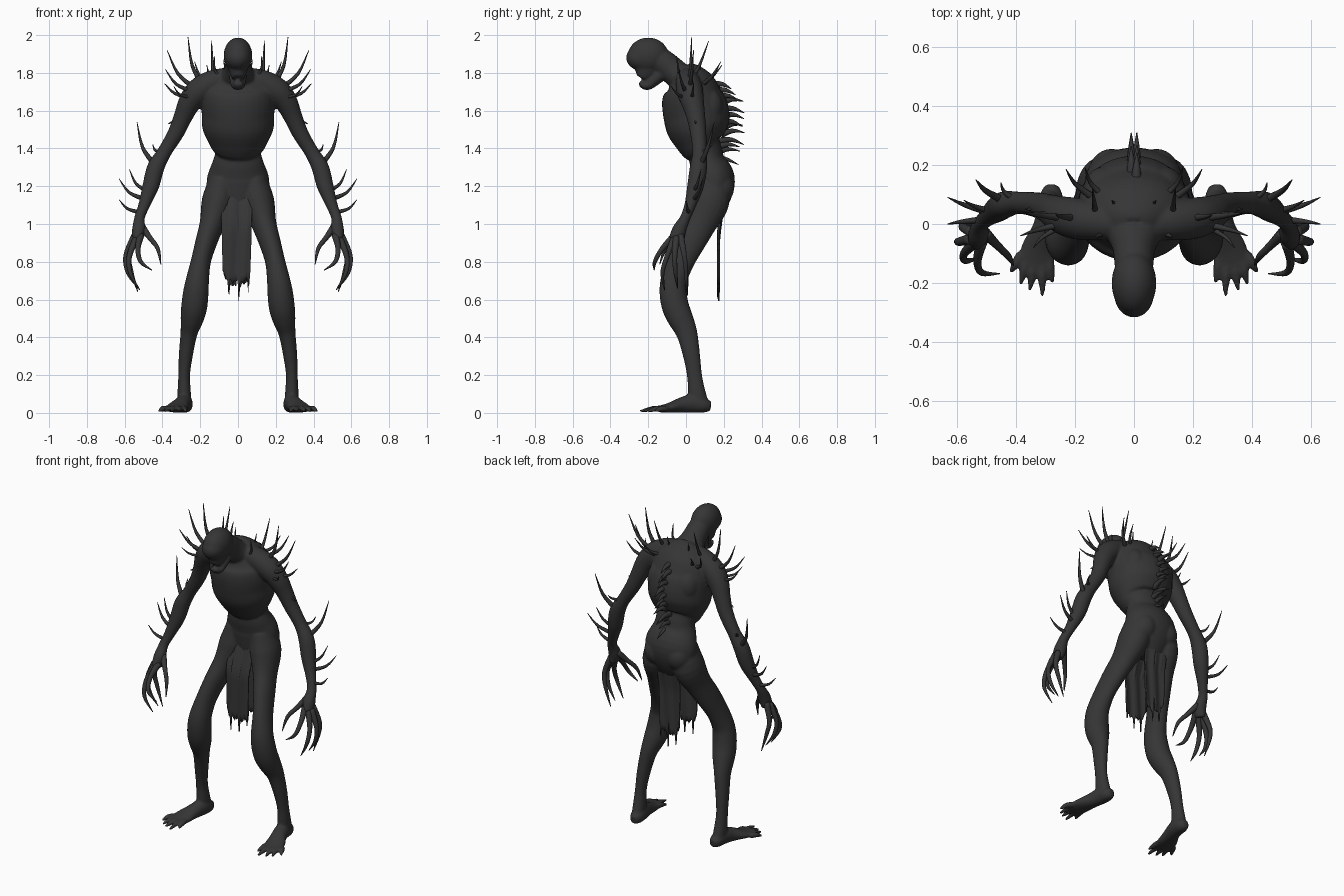
import bpy, bmesh, math, random
from mathutils import Vector, Matrix

random.seed(4)
skin = bpy.data.materials.new("charcoal_skin")
skin.diffuse_color = (0.036, 0.036, 0.036, 1)


def spline(pts, sub):
    """Smooth curve through control rows of (x, y, z, ra, rb)."""
    p = [pts[0]] + list(pts) + [pts[-1]]
    out = []
    for i in range(1, len(p) - 2):
        a, b, c, d = p[i - 1:i + 3]
        for k in range(sub):
            t = k / sub
            out.append([0.5 * (2 * B + (C - A) * t + (2 * A - 5 * B + 4 * C - D) * t * t
                        + (3 * B - A - 3 * C + D) * t ** 3) for A, B, C, D in zip(a, b, c, d)])
    return out + [list(pts[-1])]


def tube(bm, pts, ref=None, sides=20, sub=4, mirror=1):
    """Loft of elliptical rings; ra lies along the ref axis."""
    rows = spline([(mirror * p[0], p[1], p[2], p[3], p[4] if len(p) > 4 else p[3]) for p in pts], sub)
    c = [Vector(r[:3]) for r in rows]
    if ref is None:
        d = c[-1] - c[0]
        ref = [0, 0, 0]
        ref[min(range(3), key=lambda i: abs(d[i]))] = 1
    ref = Vector(ref)
    rings = []
    for i, r in enumerate(rows):
        t = (c[min(i + 1, len(c) - 1)] - c[max(i - 1, 0)]).normalized()
        u = (ref - t * ref.dot(t)).normalized()
        v = t.cross(u)
        rings.append([bm.verts.new(c[i] + u * (max(r[3], .001) * math.cos(a)) + v * (max(r[4], .001) * math.sin(a)))
                      for a in (math.tau * k / sides for k in range(sides))])
    for A, B in zip(rings, rings[1:]):
        for k in range(sides):
            n = (k + 1) % sides
            bm.faces.new((A[k], A[n], B[n], B[k]))
    bm.faces.new(rings[0][::-1])
    bm.faces.new(rings[-1])


def ball(bm, loc, size):
    bmesh.ops.create_uvsphere(bm, u_segments=24, v_segments=16, radius=1,
                              matrix=Matrix.Translation(loc) @ Matrix.Diagonal((*size, 1)))


def finish(bm, name):
    me = bpy.data.meshes.new(name)
    for f in bm.faces:
        f.smooth = True
    bm.to_mesh(me)
    bm.free()
    me.materials.append(skin)
    ob = bpy.data.objects.new(name, me)
    bpy.context.collection.objects.link(ob)
    return ob


X, Y = (1, 0, 0), (0, 1, 0)
bm = bmesh.new()
# torso: pelvis, narrow waist, rib cage, hunched shoulders
tube(bm, [(0, .115, 1.04, .08, .06), (0, .14, 1.15, .155, .10), (0, .145, 1.24, .165, .113),
          (0, .115, 1.32, .138, .097), (0, .105, 1.38, .122, .088), (0, .08, 1.42, .15, .12),
          (0, .062, 1.50, .187, .163), (0, .055, 1.58, .192, .175), (0, .035, 1.66, .195, .165),
          (0, .025, 1.73, .18, .135), (0, 0, 1.79, .12, .09), (0, -.02, 1.82, .06, .05)], X, 32)
# neck, skull, face and open jaw
tube(bm, [(0, .07, 1.71, .13, .09), (0, -.02, 1.77, .10, .075), (0, -.08, 1.82, .073, .072),
          (0, -.13, 1.86, .067, .07), (0, -.18, 1.89, .06, .06)], X)
ball(bm, (0, -.20, 1.892), (.076, .108, .095))
ball(bm, (0, -.235, 1.88), (.068, .082, .068))
tube(bm, [(0, -.21, 1.87, .066, .09), (0, -.21, 1.83, .054, .08), (0, -.22, 1.80, .044, .058),
          (0, -.235, 1.772, .032, .03)], X)
tube(bm, [(0, -.13, 1.80, .05, .04), (0, -.165, 1.765, .045, .034), (0, -.20, 1.735, .038, .026),
          (0, -.225, 1.735, .034, .02), (0, -.246, 1.75, .024, .012)], X)
for s in (1, -1):
    ball(bm, (s * .10, .12, 1.62), (.07, .075, .10))      # shoulder blade
    ball(bm, (s * .075, .17, 1.19), (.08, .085, .09))     # buttock
    # arm down to the palm
    tube(bm, [(.04, .0, 1.775, .055), (.13, .01, 1.75, .066), (.205, .02, 1.705, .07), (.255, .035, 1.645, .061),
              (.29, .052, 1.57, .05), (.33, .065, 1.48, .043), (.39, .072, 1.38, .038),
              (.435, .066, 1.30, .046), (.462, .05, 1.20, .044), (.497, .022, 1.10, .031),
              (.522, -.005, 1.03, .028), (.525, -.035, .97, .038, .036), (.535, -.05, .915, .042, .028)],
         Y, mirror=s)
    # leg
    tube(bm, [(.08, .13, 1.24, .07, .085), (.105, .125, 1.12, .087, .105), (.138, .075, 1.0, .066, .085),
              (.17, .02, .9, .057, .08), (.197, -.03, .8, .053, .073), (.215, -.065, .7, .062, .07),
              (.224, -.068, .63, .068, .072), (.232, -.055, .56, .069, .072), (.243, -.03, .5, .062, .068),
              (.26, .005, .42, .045, .056), (.277, .03, .3, .037, .045), (.285, .045, .2, .031, .04),
              (.285, .055, .12, .035, .046), (.283, .068, .04, .038, .055)], X, mirror=s)
    # foot and splayed toes
    tube(bm, [(.278, .132, .035, .022, .025), (.28, .095, .04, .04, .04), (.285, .04, .05, .044, .05),
              (.30, -.02, .042, .046, .042), (.322, -.085, .028, .06, .027), (.333, -.14, .02, .06, .018)],
         X, mirror=s)
    for i, (tx, ty) in enumerate([(.275, -.20), (.31, -.245), (.352, -.225), (.385, -.205), (.418, -.165)]):
        bx = .29 + i * .023
        tube(bm, [(bx, -.10, .022, .016), ((bx + tx) / 2, (ty - .10) / 2, .022, .016),
                  (tx, ty, .009, .007)], X, 10, mirror=s)
for v in bm.verts:
    v.co.z = max(v.co.z, .002)
body = finish(bm, "body")
rm = body.modifiers.new("fuse", 'REMESH')
rm.mode, rm.voxel_size, rm.use_smooth_shade = 'VOXEL', .007, True
sm = body.modifiers.new("soften", 'SMOOTH')
sm.factor, sm.iterations = .5, 6

# long clawed fingers
bm = bmesh.new()
FINGERS = [[(.505, -.03, .98), (.465, -.07, .925), (.425, -.11, .87), (.408, -.14, .785)],
           [(.515, -.06, .94), (.53, -.125, .87), (.515, -.165, .80), (.455, -.168, .755)],
           [(.535, -.06, .93), (.575, -.10, .83), (.57, -.125, .74), (.52, -.113, .65)],
           [(.55, -.05, .93), (.594, -.06, .83), (.582, -.055, .74), (.53, -.045, .66)],
           [(.545, -.03, .94), (.58, -.01, .84), (.565, .0, .75), (.53, .0, .64)]]
for s in (1, -1):
    for f in FINGERS:
        tube(bm, [(*p, r) for p, r in zip(f, (.020, .014, .011, .002))], None, 10, mirror=s)
finish(bm, "fingers")


def thorn(bm, base, tip, r, s=1, sag=.1):
    """Tapered horn that leaves outward and curls up."""
    a, b = Vector(base), Vector(tip)
    m = (a + b) / 2 + Vector((.015 * (b.x > a.x + .03), 0, -sag * (b - a).length))
    tube(bm, [(*a, r), (*m, r * .62), (*b, .0015)], None, 8, mirror=s)


# thorns on shoulders, upper arms and forearms
bm = bmesh.new()
THORNS = [((.19, .02, 1.74), (.265, .03, 1.99), .014), ((.13, .03, 1.77), (.14, .12, 1.97), .012),
          ((.23, .02, 1.72), (.375, .04, 1.92), .014), ((.24, .0, 1.70), (.385, -.04, 1.82), .013),
          ((.25, .03, 1.67), (.39, .04, 1.745), .013), ((.25, -.01, 1.67), (.34, -.08, 1.73), .010),
          ((.14, .09, 1.74), (.23, .185, 1.86), .013), ((.10, .09, 1.75), (.165, .19, 1.84), .012),
          ((.09, -.03, 1.77), (.125, -.05, 1.89), .010), ((.06, .06, 1.77), (.075, .08, 1.87), .010),
          ((.28, .05, 1.58), (.37, .05, 1.53), .011), ((.445, .08, 1.32), (.535, .15, 1.54), .015),
          ((.40, .08, 1.38), (.45, .14, 1.42), .011), ((.49, .04, 1.13), (.63, .09, 1.24), .013),
          ((.51, .015, 1.06), (.63, .0, 1.13), .012), ((.475, .04, 1.17), (.575, .08, 1.29), .012)]
for s in (1, -1):
    for a, b, r in THORNS:
        thorn(bm, a, b, r, s)
finish(bm, "thorns")

# jagged row along the spine
bm = bmesh.new()
for i in range(13):
    t = i / 12
    z = 1.74 - .40 * t
    y = .13 + .085 * math.sin(math.pi * min(1, .15 + t * .75))
    x = .008 * (-1) ** i
    long = .065 + .03 * random.random() + .03 * t
    thorn(bm, (x, y - .02, z), (x * 1.2, min(y + long, .31), z + random.uniform(-.03, .02)), .019, sag=-.12)
finish(bm, "spine_thorns")


def cloth(name, path, half, low, gap):
    """Ragged hanging strip with torn lower ends."""
    bm = bmesh.new()
    cols, rows = 24, 12
    top = path[0][1]
    grid = []
    for i in range(cols + 1):
        u = i / cols * 2 - 1
        end = low + random.uniform(-.01, .02) + .06 * abs(u) ** 3
        if i % 9 == 5:
            end -= .07
        if abs(u - gap) < .06:
            end += .10
        col = []
        for j in range(rows + 1):
            t = j / rows
            z = top + (end - top) * t
            y = path[0][0] + (path[1][0] - path[0][0]) * min(1, t * 2.5)
            y += .004 * math.sin(u * 6 + t * 2)
            col.append(bm.verts.new((u * half * (1 - .15 * t) - .008, y, z)))
        grid.append(col)
    for A, B in zip(grid, grid[1:]):
        for j in range(rows):
            bm.faces.new((A[j], A[j + 1], B[j + 1], B[j]))
    ob = finish(bm, name)
    so = ob.modifiers.new("thickness", 'SOLIDIFY')
    so.thickness, so.offset = .009, 0


cloth("front_cloth", [(.068, 1.18), (.005, .9)], .085, .685, 1.5)
cloth("back_cloth", [(.20, 1.14), (.172, .9)], .08, .67, .1)
